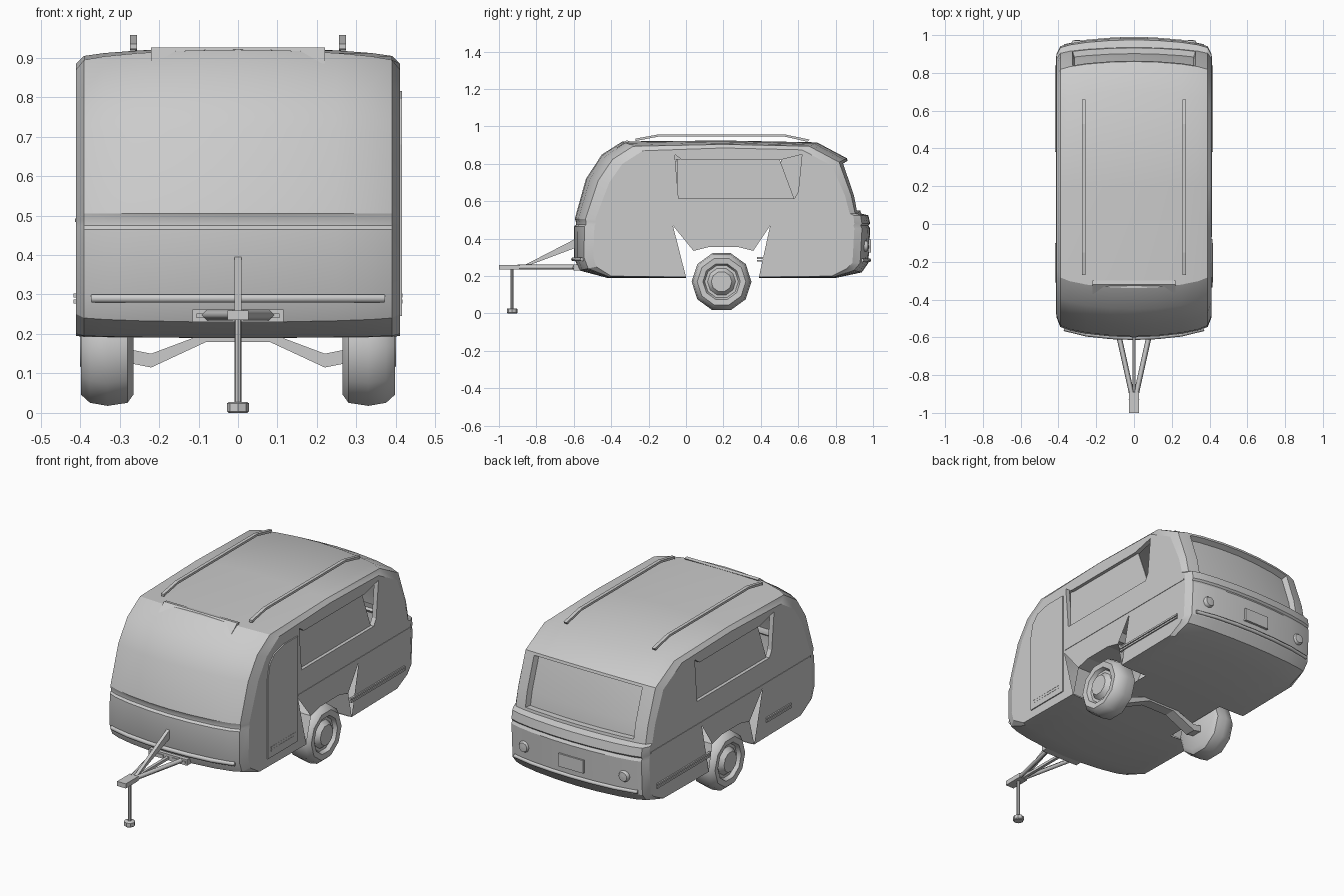
import bpy, bmesh, math
from mathutils import Vector

if "Cube" in bpy.data.objects:
    bpy.data.objects.remove(bpy.data.objects["Cube"])


def finish(bm, name, angle=None):
    me = bpy.data.meshes.new(name)
    bm.to_mesh(me)
    bm.free()
    ob = bpy.data.objects.new(name, me)
    bpy.context.collection.objects.link(ob)
    if angle:
        bpy.ops.object.select_all(action='DESELECT')
        ob.select_set(True)
        bpy.context.view_layer.objects.active = ob
        bpy.ops.object.shade_smooth_by_angle(angle=math.radians(angle))
    return ob


def prism(name, pts, x0, x1, closed=True, caps=True):
    """(y, z) outline extruded along x."""
    bm = bmesh.new()
    a, b = [[bm.verts.new((x, y, z)) for y, z in pts] for x in (x0, x1)]
    n = len(pts)
    for i in range(n if closed else n - 1):
        j = (i + 1) % n
        bm.faces.new((a[i], b[i], b[j], a[j]))
    if caps:
        bm.faces.new(a)
        bm.faces.new(b)
        bmesh.ops.recalc_face_normals(bm, faces=bm.faces)
    return finish(bm, name)


def box(name, lo, hi):
    (x0, y0, z0), (x1, y1, z1) = lo, hi
    return prism(name, [(y0, z0), (y1, z0), (y1, z1), (y0, z1)], x0, x1)


def convert(cu, name):
    ob = bpy.data.objects.new(name, cu)
    bpy.context.collection.objects.link(ob)
    bpy.ops.object.select_all(action='DESELECT')
    ob.select_set(True)
    bpy.context.view_layer.objects.active = ob
    bpy.ops.object.convert(target='MESH')
    return bpy.context.object


def spline(cu, pts, cyclic):
    sp = cu.splines.new('POLY')
    sp.points.add(len(pts) - 1)
    for p, co in zip(sp.points, pts):
        p.co = (*co, 1) if len(co) == 3 else (*co, 0, 1)
    sp.use_cyclic_u = cyclic


def tube(name, pts, r, res=0):
    cu = bpy.data.curves.new(name, 'CURVE')
    cu.dimensions = '3D'
    cu.bevel_depth, cu.bevel_resolution, cu.use_fill_caps = r, res, True
    spline(cu, pts, False)
    return convert(cu, name)


def side_panel(name, loops, x):
    """Flat (y, z) panel with holes."""
    cu = bpy.data.curves.new(name, 'CURVE')
    cu.dimensions = '2D'
    cu.fill_mode = 'BOTH'
    for pts in loops:
        spline(cu, pts, True)
    ob = convert(cu, name)
    ob.rotation_euler = (math.pi / 2, 0, math.pi / 2)
    ob.location.x = x


def lathe(name, prof, n, matrix_fn, angle=40):
    bm = bmesh.new()
    rings = [[bm.verts.new(matrix_fn(r * math.cos(2 * math.pi * k / n), r * math.sin(2 * math.pi * k / n), h))
              for k in range(n)] for r, h in prof]
    for a, b in zip(rings, rings[1:]):
        for k in range(n):
            bm.faces.new((a[k], a[(k + 1) % n], b[(k + 1) % n], b[k]))
    bm.faces.new(rings[0])
    bm.faces.new(rings[-1])
    bmesh.ops.recalc_face_normals(bm, faces=bm.faces)
    return finish(bm, name, angle)


# Body shell: centre profile and narrower side profile, blended across x
centre = [(0, .19), (-.42, .19), (-.57, .23), (-.6, .30), (-.6, .465), (-.588, .475), (-.588, .49),
          (-.595, .505), (-.535, .72), (-.45, .85), (-.34, .92), (.2, .925), (.70, .915), (.86, .83),
          (.92, .63), (.935, .535), (.975, .525), (.985, .48), (.975, .47), (.985, .455),
          (.975, .27), (.94, .22), (.8, .19), (.39, .19)]
side = [(0, .195), (-.40, .20), (-.48, .25), (-.495, .30), (-.49, .465), (-.485, .475), (-.485, .49),
        (-.485, .505), (-.41, .70), (-.34, .80), (-.23, .87), (.2, .885), (.62, .875), (.78, .79),
        (.85, .63), (.875, .535), (.895, .525), (.9, .48), (.895, .47), (.9, .455),
        (.89, .27), (.86, .24), (.78, .20), (.39, .195)]
half = [(.41, 1), (.39, .52), (.34, .34), (.25, .17), (.12, .04)]
xs = [(-x, w) for x, w in half] + [(0, 0)] + half[::-1]
bm = bmesh.new()
rings = []
for x, w in xs:
    rings.append([bm.verts.new((x, c[0] + (s[0] - c[0]) * w, c[1] + (s[1] - c[1]) * w))
                  for c, s in zip(centre, side)])
n = len(centre)
window, wells = [], []
for a, b in zip(rings, rings[1:]):
    for j in range(n):
        k = (j + 1) % n
        f = bm.faces.new((a[j], b[j], b[k], a[k]))
        cx = abs(f.calc_center_median().x)
        if j in (13, 14) and cx < .34:
            window.append(f)
        if j == n - 1 and cx > .25:
            wells.append(f)
bmesh.ops.delete(bm, geom=wells, context='FACES_ONLY')
bm.normal_update()
bmesh.ops.inset_region(bm, faces=window, thickness=.015, depth=0, use_even_offset=True)
bmesh.ops.inset_region(bm, faces=window, thickness=.006, depth=-.03, use_even_offset=True)
finish(bm, "body_shell", 28)

# Side panels with spiked wheel arch and window opening, recessed glass
arch = [(.39, .195), (.45, .47), (.36, .335), (.28, .355), (.12, .355), (.04, .335), (-.07, .47), (0, .195)]
outline = side[1:-1] + arch
hole = [(-.04, .615), (-.06, .85), (-.02, .82), (.50, .82), (.62, .85), (.60, .65), (.58, .615)]
glass = [(-.045, .61), (-.045, .825), (.50, .825), (.58, .61)]
for sx, tag in ((1, "right"), (-1, "left")):
    flip = (lambda p: p) if sx > 0 else (lambda p: (.45 - p[0], p[1]))
    h = [flip(p) for p in hole]
    side_panel(tag + "_side_panel", [outline, h], sx * .41)
    prism(tag + "_window_reveal", h, sx * .41, sx * .385, caps=False)
    prism(tag + "_window_glass", [flip(p) for p in glass], sx * .385, sx * .392)
    prism(tag + "_wheel_well", [(.39, .195), (.36, .335), (.28, .355), (.12, .355), (.04, .335), (0, .195)],
          sx * .25, sx * .41, closed=False, caps=False)
    # Belt line and lower trim strips
    box(tag + "_belt_line", (sx * .40, -.07 if sx > 0 else -.48, .484), (sx * .4125, .89, .492))
    for y0, y1 in ((-.31, -.10), (.38, .84)):
        for z in (.277, .292):
            box(tag + "_trim", (sx * .405, y0, z), (sx * .417, y1, z + .01))
    # Roof rails
    x = sx * .265
    prism(tag + "_roof_rail", [(-.27, .922), (-.15, .945), (.53, .945), (.65, .918), (.66, .93),
                               (.53, .957), (-.15, .957), (-.27, .935)], x - .009, x + .009)
    # Wheels with recessed hub
    prof = [(.001, .40), (.055, .40), (.075, .375), (.09, .375), (.1, .395), (.13, .398), (.152, .375),
            (.16, .33), (.152, .28), (.13, .265), (.001, .265)]
    lathe(tag + "_wheel", prof, 10, lambda a, b, t, s=sx: (s * t, .19 + a, .17 + b))
    # Rear lamp
    lathe(tag + "_rear_lamp", [(.03, .92), (.03, .962), (.024, .972), (.001, .974)], 14,
          lambda a, b, t, s=sx: (s * .30 + a, t, .36 + b))
    # Drawbar arms
    tube(tag + "_drawbar_arm", [(sx * .012, -.9, .248), (sx * .085, -.57, .248)], .014)

# Door on the right side
prism("door", [(-.335, .245), (-.08, .245), (-.08, .815), (-.2, .815), (-.28, .795), (-.32, .75), (-.335, .68)],
      .405, .416)

# Front and rear bumper strips following the bow
bow = [(-.37, .45), (-.25, .17), (-.12, .04), (0, 0), (.12, .04), (.25, .17), (.37, .45)]
tube("front_bumper_strip", [(x, -.602 + .105 * w, .29) for x, w in bow], .012, 1)
tube("rear_bumper_strip", [(x, .98 - .085 * w, .285) for x, w in bow], .01, 1)
box("rear_plate", (-.075, .95, .325), (.075, .99, .395))

# Front roof hatch lip
prism("front_hatch_lip", [(-.37, .885), (-.32, .925), (-.30, .922), (-.34, .88)], -.22, .22)

# Front cross plate with two slots
box("drawbar_plate", (-.115, -.602, .23), (.115, -.56, .262))
for s in (-1, 1):
    box("drawbar_slot", (s * .025, -.606, .24), (s * .105, -.60, .252))

# Coupler, centre bar, brace and jack
box("coupler", (-.026, -1.0, .235), (.026, -.89, .26))
box("centre_bar", (-.008, -.9, .236), (.008, -.55, .25))
prism("brace", [(-.88, .25), (-.86, .25), (-.58, .355), (-.58, .405)], -.009, .009)
lathe("jack_post", [(.009, .02), (.009, .24)], 8, lambda a, b, t: (a, b - .93, t))
lathe("jack_foot", [(.024, 0), (.028, .004), (.028, .024), (.022, .028)], 8, lambda a, b, t: (a, b - .93, t))

# Cranked axle
bm = bmesh.new()
shape = [(-.27, .125), (-.22, .115), (-.08, .18), (.08, .18), (.22, .115), (.27, .125), (.27, .16), (.22, .15),
         (.1, .195), (-.1, .195), (-.22, .15), (-.27, .16)]
f = bm.faces.new([bm.verts.new((x, .16, z)) for x, z in shape])
ext = bmesh.ops.extrude_face_region(bm, geom=[f])
bmesh.ops.translate(bm, vec=Vector((0, .06, 0)), verts=[v for v in ext['geom'] if isinstance(v, bmesh.types.BMVert)])
bmesh.ops.recalc_face_normals(bm, faces=bm.faces)
finish(bm, "axle")
